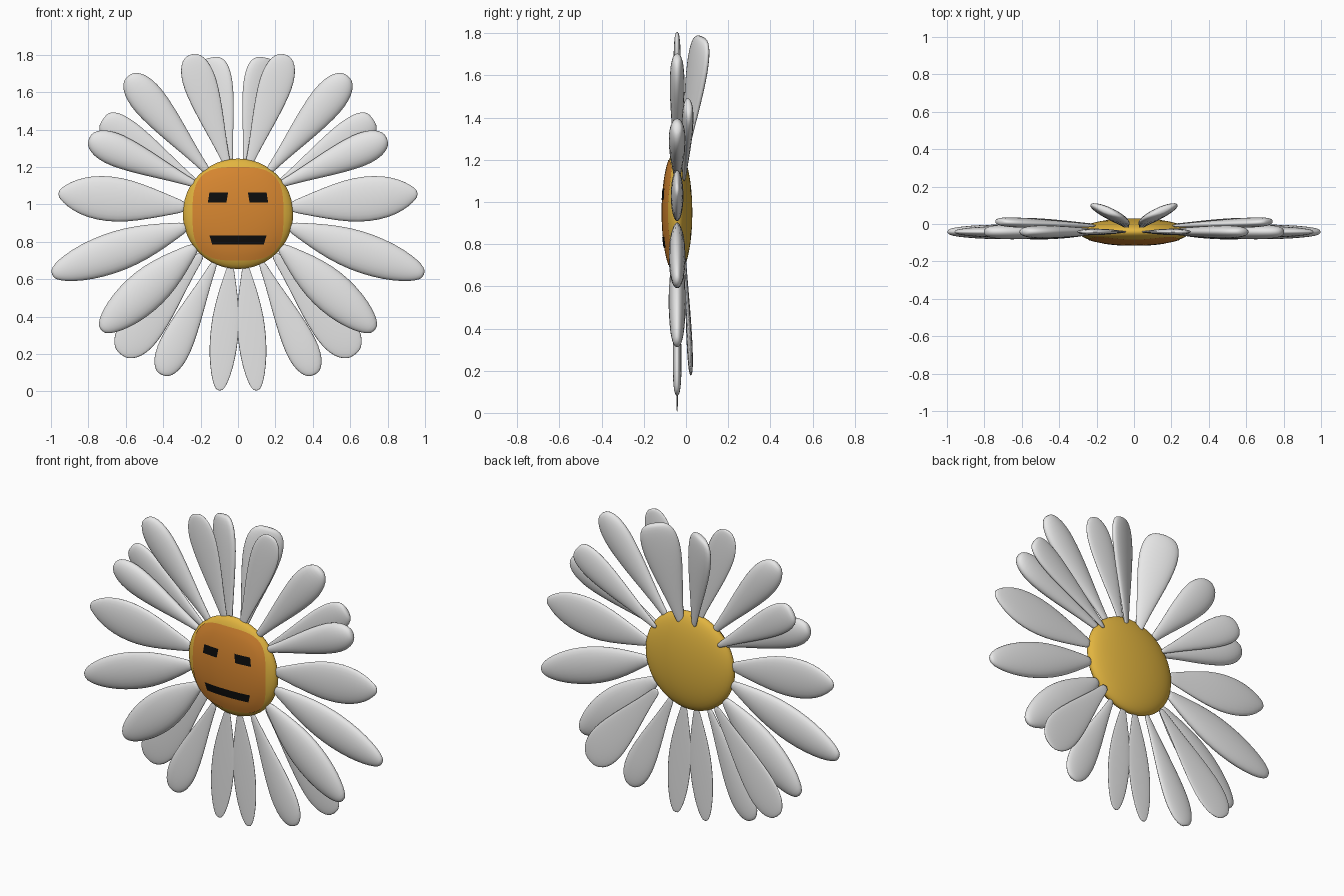
import bpy, bmesh, math
from mathutils import Vector

if "Cube" in bpy.data.objects:
    bpy.data.objects.remove(bpy.data.objects["Cube"])

CY, CZ, R, DEPTH = -0.042, 0.95, 0.295, 0.072   # flower head centre, radius, half depth


def material(name, col):
    m = bpy.data.materials.new(name)
    m.diffuse_color = (*col, 1)
    m.use_nodes = True
    m.node_tree.nodes["Principled BSDF"].inputs["Base Color"].default_value = m.diffuse_color
    return m


WHITE = material("petal white", (0.8, 0.8, 0.8))
YELLOW = material("pollen yellow", (0.76, 0.46, 0.05))
ORANGE = material("face orange", (0.68, 0.24, 0.03))
BLACK = material("feature black", (0.004, 0.004, 0.004))


def finish(bm, name, mat):
    bmesh.ops.recalc_face_normals(bm, faces=bm.faces)
    me = bpy.data.meshes.new(name)
    bm.to_mesh(me)
    bm.free()
    me.materials.append(mat)
    for p in me.polygons:
        p.use_smooth = True
    ob = bpy.data.objects.new(name, me)
    bpy.context.collection.objects.link(ob)
    return ob


# Outlines along a petal: (position, fraction of half width)
ROUND = [(0, .2), (.12, .28), (.3, .52), (.5, .8), (.68, .98), (.8, 1), (.9, .86), (.965, .58), (.995, .25)]
LONG = [(0, .2), (.1, .4), (.25, .72), (.42, .95), (.58, 1), (.74, .9), (.87, .68), (.955, .43), (.995, .17)]
POINTED = [(0, .2), (.1, .36), (.28, .68), (.45, .92), (.6, 1), (.75, .92), (.87, .68), (.95, .38), (.995, .13)]
BLUNT = [(0, .15), (.12, .26), (.3, .48), (.5, .76), (.7, .98), (.83, 1), (.92, .9), (.975, .68), (.998, .35)]


def petal(name, side, base, tip, half_w, half_t, outline, roll=0.0):
    a, b = Vector(base), Vector(tip)
    d = (b - a).normalized()
    face = Vector((math.sin(roll), -math.cos(roll), 0))
    w = d.cross(face).normalized()
    n = w.cross(d)
    bm = bmesh.new()
    rings, sides = [], 12
    for t, f in outline:
        ring = []
        for i in range(sides):
            q = 2 * math.pi * i / sides
            p = a.lerp(b, t) + w * half_w * f * math.cos(q) + n * half_t * f ** 0.7 * math.sin(q)
            ring.append(bm.verts.new((p.x * side, p.y, p.z)))
        rings.append(ring)
    for r0, r1 in zip(rings, rings[1:]):
        for i in range(sides):
            j = (i + 1) % sides
            bm.faces.new((r0[i], r0[j], r1[j], r1[i]))
    bm.faces.new(rings[0])
    bm.faces.new(rings[-1])
    ob = finish(bm, name, WHITE)
    sub = ob.modifiers.new("smooth", 'SUBSURF')
    sub.levels = sub.render_levels = 1


# name, base, tip, half width, half thickness, outline, roll
P = CY
PETALS = [
    ("top_petal", (.05, P, 1.19), (.255, P, 1.805), .094, .018, ROUND, 0),
    ("upper_petal", (.15, P, 1.16), (.59, P, 1.69), .097, .037, ROUND, 0),
    ("upper_side_petal", (.21, P, 1.10), (.80, P, 1.355), .092, .042, ROUND, 0),
    ("side_petal", (.27, P, .985), (.965, P, 1.06), .128, .032, POINTED, 0),
    ("lower_side_petal", (.265, P, .885), (1.0, P, .625), .115, .042, LONG, 0),
    ("lower_petal", (.22, P, .78), (.735, P, .325), .118, .043, LONG, 0),
    ("low_petal", (.12, P, .70), (.41, P, .085), .092, .022, ROUND, 0),
    ("bottom_petal", (.04, P, .68), (.10, P, 0), .08, .006, LONG, 0),
    ("back_top_petal", (.04, -.015, 1.16), (.155, .075, 1.785), .115, .03, BLUNT, .4),
    ("back_upper_petal", (.2, -.01, 1.10), (.725, .012, 1.455), .09, .028, BLUNT, .1),
    ("back_lower_petal", (.19, -.005, .74), (.63, .024, .195), .115, .014, ROUND, 0),
]
for name, *spec in PETALS:
    for side, label in ((1, "right"), (-1, "left")):
        petal(f"{name}_{label}", side, *spec)

# Flower head: flattened ball with its poles along y
bm = bmesh.new()
bmesh.ops.create_uvsphere(bm, u_segments=48, v_segments=24, radius=1)
for v in bm.verts:
    x, y, z = v.co
    v.co = (x * R, CY + z * DEPTH, CZ + y * R)
finish(bm, "flower_head", YELLOW)


def on_head(x, z, k):
    """Point on the front of the head, swollen by factor k."""
    s = max(0, 1 - (x * x + (z - CZ) ** 2) / (R * k) ** 2)
    return (x, CY - DEPTH * k * math.sqrt(s), z)


# Face panel: rounded square patch following the head
bm = bmesh.new()
N, M = 64, 10
centre = bm.verts.new(on_head(0, CZ, 1.025))
prev = None
for m in range(1, M + 1):
    ring = []
    for i in range(N):
        q = 2 * math.pi * i / N
        c, s = math.cos(q), math.sin(q)
        r = (abs(c / .243) ** 3.2 + abs(s / .25) ** 3.2) ** (-1 / 3.2) * m / M
        ring.append(bm.verts.new(on_head(r * c, CZ + r * s, 1.025)))
    for i in range(N):
        j = (i + 1) % N
        if prev:
            bm.faces.new((prev[i], prev[j], ring[j], ring[i]))
        else:
            bm.faces.new((centre, ring[j], ring[i]))
    prev = ring
face = finish(bm, "face_panel", ORANGE)
# keep the open panel facing forwards
if sum(p.normal.y for p in face.data.polygons) > 0:
    face.data.flip_normals()


def feature(name, top, bottom, z1, z0):
    """Thin plate with slanted ends; top and bottom are x ranges."""
    bm = bmesh.new()
    nx, nz = 10, 3
    g = []
    for j in range(nz + 1):
        v = j / nz
        l, r = (bottom[k] + (top[k] - bottom[k]) * v for k in (0, 1))
        g.append([bm.verts.new(on_head(l + (r - l) * i / nx, z0 + (z1 - z0) * v, 1.06))
                  for i in range(nx + 1)])
    for j in range(nz):
        for i in range(nx):
            bm.faces.new((g[j][i], g[j][i + 1], g[j + 1][i + 1], g[j + 1][i]))
    ob = finish(bm, name, BLACK)
    if sum(p.normal.y for p in ob.data.polygons) > 0:
        ob.data.flip_normals()


feature("right_eye", (.053, .153), (.062, .161), 1.063, 1.01)
feature("left_eye", (-.153, -.053), (-.161, -.062), 1.063, 1.01)
feature("mouth", (-.152, .152), (-.138, .138), .833, .785)
